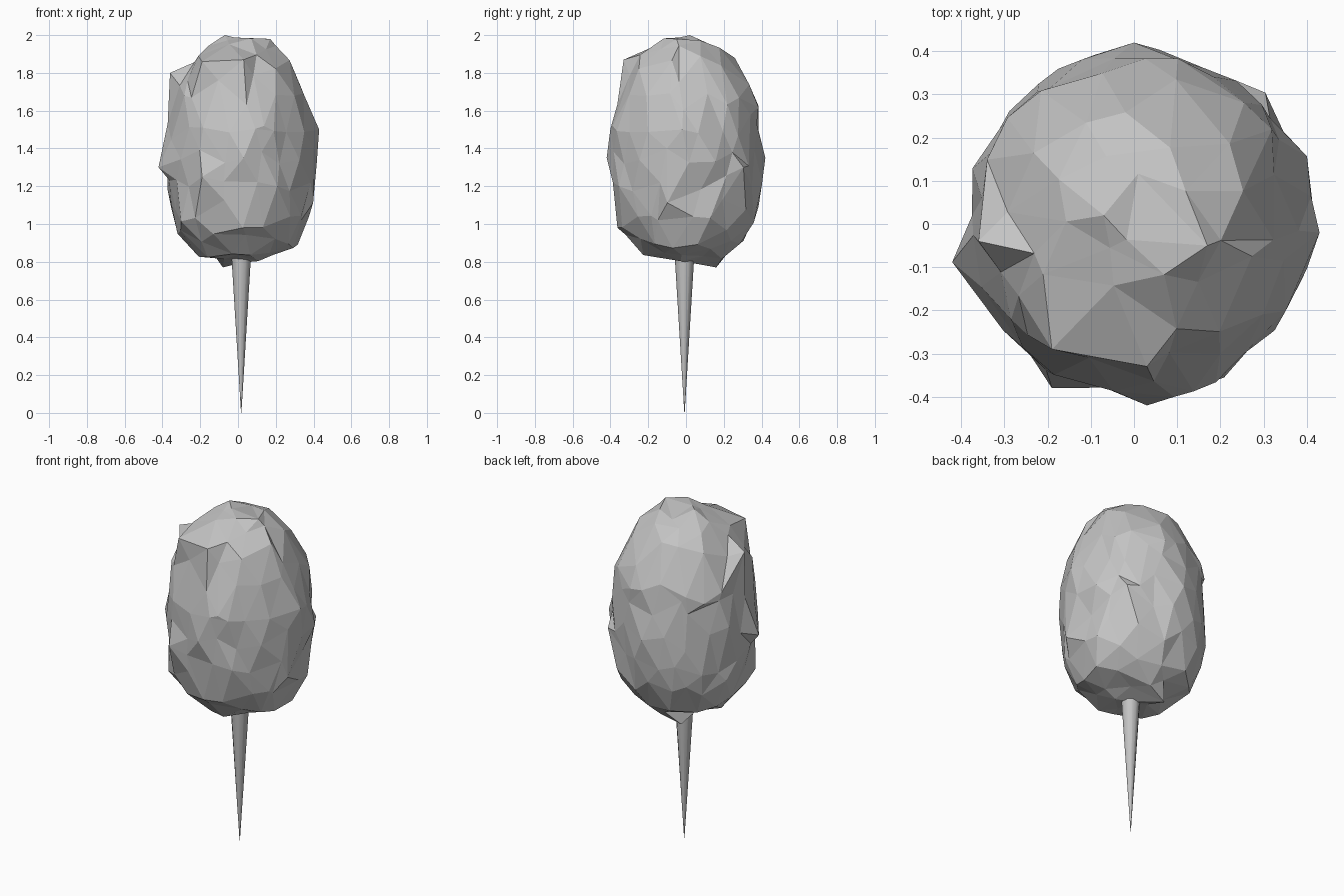
import bpy, bmesh, math, random
from mathutils import Vector

random.seed(5)
cube = bpy.data.objects.get("Cube")
if cube:
    bpy.data.objects.remove(cube, do_unlink=True)

grey = bpy.data.materials.new("soft grey")
grey.use_nodes = True
grey.diffuse_color = (0.55, 0.55, 0.55, 1)
grey.node_tree.nodes["Principled BSDF"].inputs["Base Color"].default_value = (0.55, 0.55, 0.55, 1)

MID, UP, DOWN, RADIUS = 1.35, 0.635, 0.54, 0.398
axis = Vector((0.012, 0, MID))


def finish(bm, name, smooth=False):
    bmesh.ops.recalc_face_normals(bm, faces=bm.faces[:])
    mesh = bpy.data.meshes.new(name)
    bm.to_mesh(mesh)
    bm.free()
    for p in mesh.polygons:
        p.use_smooth = smooth
    mesh.materials.append(grey)
    ob = bpy.data.objects.new(name, mesh)
    bpy.context.collection.objects.link(ob)
    return ob


def blob_offset(d):
    """Push a direction out onto a rounded barrel."""
    power = 2.35 if d.z > 0 else 3.0
    h = math.hypot(d.x, d.y)
    s = 1 / (h ** power + abs(d.z) ** power) ** (1 / power)
    return Vector((d.x * s * RADIUS, d.y * s * RADIUS,
                   d.z * s * (UP if d.z > 0 else DOWN)))


def crease(bm, a1, z1, a2, z2, size):
    """Pinch the floss along a slanted line: the upper lip droops over the lower."""
    span = math.radians(a2 - a1)
    for v in bm.verts:
        da = (math.atan2(v.co.y, v.co.x) - math.radians(a1)) % math.tau
        if da > span:
            continue
        dz = v.co.z - (z1 + (z2 - z1) * da / span)
        out = Vector((v.co.x, v.co.y, 0)).normalized()
        if 0 <= dz < 0.07:
            v.co += out * size * 0.6
            v.co.z -= dz * 0.5 + size
        elif -0.07 < dz < 0:
            v.co -= out * size * 0.8
            v.co.z -= dz * 0.5


# Candy floss: faceted barrel with an uneven surface
bm = bmesh.new()
bmesh.ops.create_icosphere(bm, subdivisions=3, radius=1)
for v in bm.verts:
    d = v.co + Vector([random.uniform(-0.1, 0.1) for _ in range(3)])
    v.co = axis + blob_offset(d.normalized()) * random.uniform(0.97, 1.03)

# Drooping lips: start angle and height, end angle and height, size
for line in [(-170, 1.76, -115, 1.78, 0.03), (-128, 1.53, -100, 1.49, 0.025),
             (-82, 1.52, -40, 1.50, 0.025), (-48, 1.63, 25, 1.45, 0.025),
             (-22, 1.10, 28, 1.24, 0.025), (10, 1.56, 65, 1.42, 0.025),
             (-10, 1.76, 38, 1.70, 0.025), (68, 1.62, 105, 1.68, 0.025),
             (108, 1.66, 152, 1.55, 0.025), (178, 1.12, 220, 1.02, 0.025),
             (35, 1.27, 70, 1.20, 0.025)]:
    crease(bm, *line)

# Pulled-out tips and the ragged front ledge, each using its own vertex
tips = [(-0.43, -0.09, 1.3), (0.17, -0.05, 1.98), (0.03, -0.33, 1.87),
        (-0.19, -0.29, 1.86), (-0.36, -0.04, 1.8), (0.43, -0.02, 1.5),
        (0.03, -0.42, 1.35), (0.0, 0.42, 1.35), (-0.08, 0.16, 0.77),
        (-0.07, 0.02, 2.0), (0.41, 0.16, 1.33), (-0.19, -0.38, 1.25),
        (0.31, 0.31, 1.3)]
free = list(bm.verts)
for t in map(Vector, tips):
    near = min(free, key=lambda v: (v.co - t).length)
    free.remove(near)
    near.co = t

# Trim any lip that strays past the overall size
for v in bm.verts:
    r = math.hypot(v.co.x, v.co.y)
    if r > 0.43:
        v.co.x *= 0.43 / r
        v.co.y *= 0.43 / r
    v.co.y = max(-0.42, min(0.42, v.co.y))
    v.co.z = min(v.co.z, 2.0)
finish(bm, "candy_floss")

# Paper cone: narrow taper ending in a point, its top hidden in the floss
bm = bmesh.new()
bmesh.ops.create_cone(bm, cap_ends=True, segments=12, radius1=0.001,
                      radius2=0.056, depth=0.9)
for v in bm.verts:
    v.co += Vector((0.017, -0.008, 0.45))
cone = finish(bm, "paper_cone", smooth=True)
bpy.context.view_layer.objects.active = cone
cone.select_set(True)
bpy.ops.object.shade_smooth_by_angle(angle=math.radians(40))
